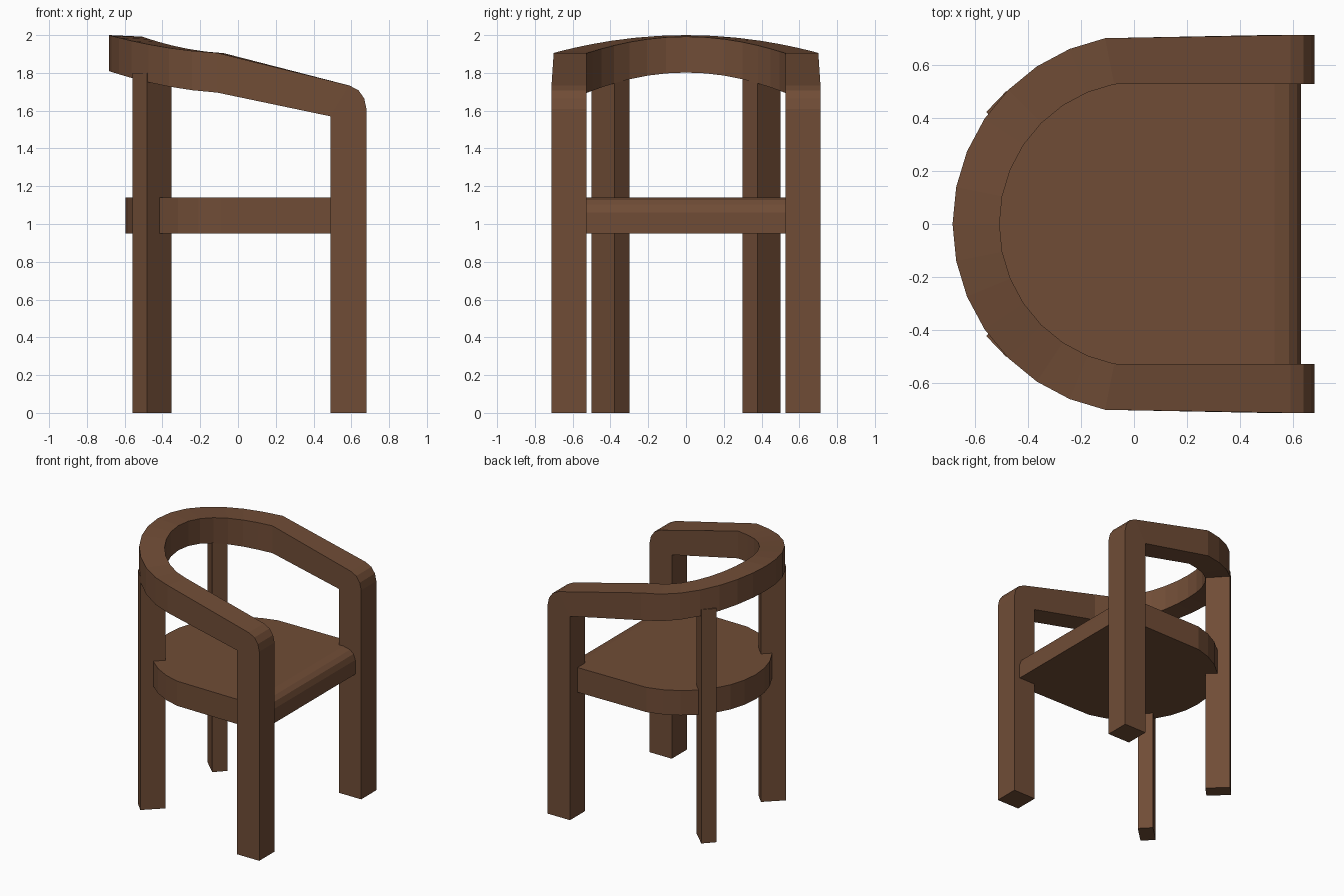
import bpy, bmesh, math
from mathutils import Vector

if "Cube" in bpy.data.objects:
    bpy.data.objects.remove(bpy.data.objects["Cube"])

wood = bpy.data.materials.new("brown wood")
wood.diffuse_color = (0.162, 0.073, 0.037, 1)
wood.use_nodes = True
wood.node_tree.nodes["Principled BSDF"].inputs["Base Color"].default_value = wood.diffuse_color


def loft(name, rings):
    """Skin a row of four-point rings and cap both ends."""
    bm = bmesh.new()
    rows = [[bm.verts.new(p) for p in ring] for ring in rings]
    for a, b in zip(rows, rows[1:]):
        for i in range(4):
            j = (i + 1) % 4
            bm.faces.new((a[i], a[j], b[j], b[i]))
    bm.faces.new(rows[0])
    bm.faces.new(rows[-1])
    bmesh.ops.remove_doubles(bm, verts=bm.verts, dist=1e-5)
    bmesh.ops.recalc_face_normals(bm, faces=bm.faces)
    me = bpy.data.meshes.new(name)
    bm.to_mesh(me)
    bm.free()
    me.materials.append(wood)
    ob = bpy.data.objects.new(name, me)
    bpy.context.collection.objects.link(ob)
    return ob


CX, R_OUT, R_IN, R_SEAT = 0.03, 0.714, 0.537, 0.625
STEPS, SWEEP = 7, math.radians(78.8)

# Rail and front legs: one bent bar, from one foot round the back to the other
inner = (0.49, 1.57)
leg = [((0.68, 0), (0.49, 0))] + [(p, inner) for p in
       ((0.68, 1.61), (0.668, 1.665), (0.638, 1.708), (0.59, 1.733))]
half = []
for (xo, zo), (xi, zi) in leg:
    half.append([(xo, 0.712, zo), (xo, 0.527, zo), (xi, 0.527, zi), (xi, 0.712, zi)])
for k in range(STEPS, -1, -1):
    a = SWEEP * k / STEPS
    s, c = math.sin(a), math.cos(a)
    top, bot = 2 - 0.098 * s * s, 1.81 - 0.119 * s * s
    o = (CX - R_OUT * c, R_OUT * s)
    i = (CX - R_IN * c, R_IN * s)
    half.append([(*o, top), (*i, top - 0.008 * c), (*i, bot - 0.008 * c), (*o, bot)])
other = [[(x, -y, z) for x, y, z in ring] for ring in reversed(half[:-1])]
loft("rail_and_front_legs", half + other)

# Seat: round back, straight sides, rounded front top edge
stations = []
for k in range(STEPS + 1):
    a = SWEEP * k / STEPS
    stations.append((CX - R_SEAT * math.cos(a), R_SEAT * math.sin(a), 1.14))
stations += [(0.53, 0.62, 1.14), (0.585, 0.62, 1.127), (0.615, 0.62, 1.102), (0.63, 0.62, 1.06)]
loft("seat", [[(x, -w, 0.95), (x, w, 0.95), (x, w, z), (x, -w, z)] for x, w, z in stations])

# Back legs: rectangular posts turned to face the middle of the rail
radial = Vector((-0.72, 0.69, 0)).normalized() * 0.089
across = Vector((0.69, 0.72, 0)).normalized() * 0.055
for side, label in ((1, "left"), (-1, "right")):
    mid = Vector((-0.455, 0.40, 0))
    plan = [mid + radial + across, mid - radial + across, mid - radial - across, mid + radial - across]
    loft("back_leg_" + label, [[(p.x, side * p.y, z) for p in plan] for z in (0, 1.80)])
